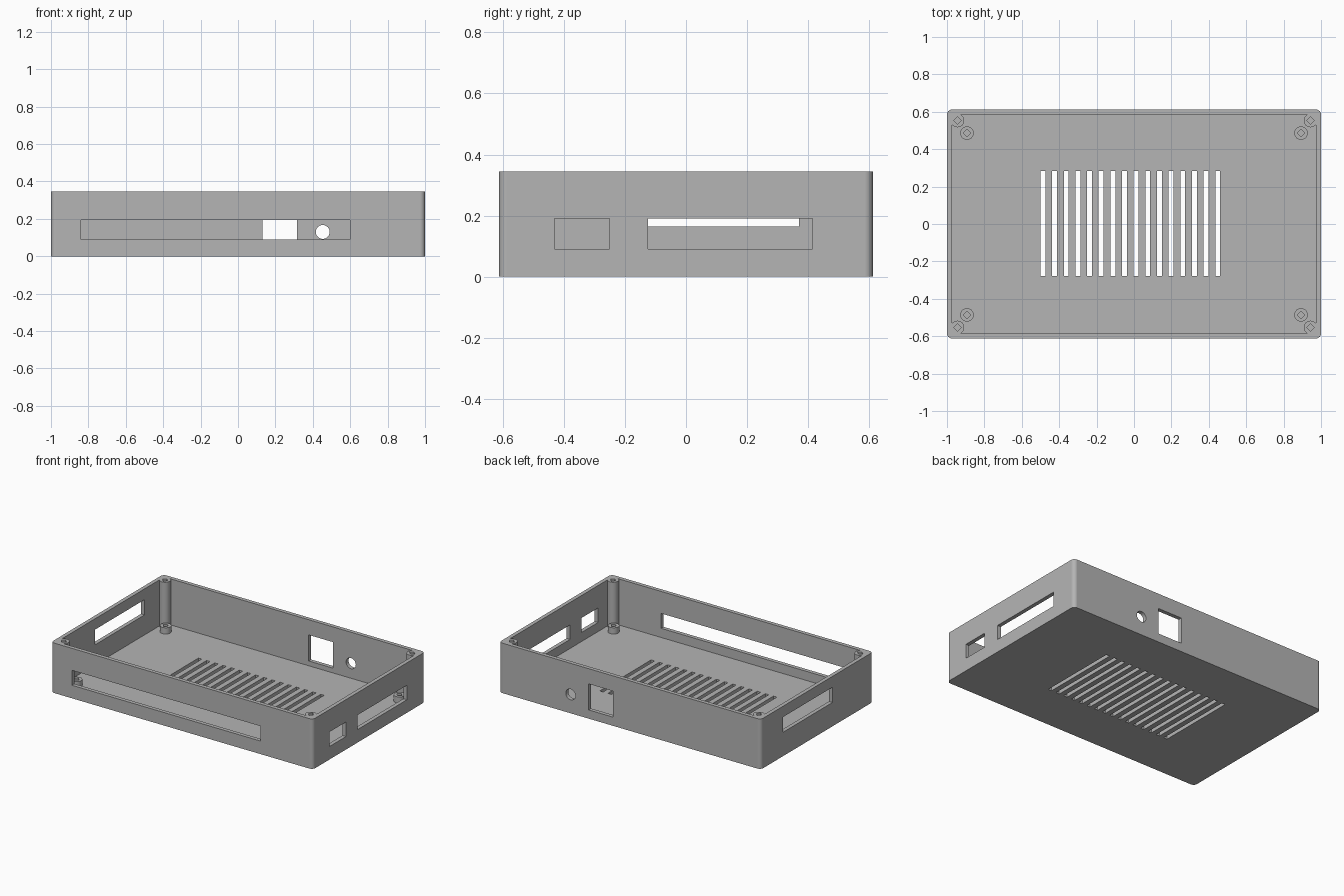
import bpy
import bmesh
from math import pi
from mathutils import Matrix, Vector

if "Cube" in bpy.data.objects:
    bpy.data.objects.remove(bpy.data.objects["Cube"])

# Overall sizes
HX, HY, H = 1.0, 0.612, 0.345
WALL, FLOOR = 0.027, 0.027
POST = (0.944, 0.553)
STANDOFF = (0.893, 0.486)
PEG_R, BORE_R = 0.036, 0.02

grey = bpy.data.materials.new("plain_grey")
grey.use_nodes = True
grey.diffuse_color = (0.46, 0.46, 0.46, 1)
grey.node_tree.nodes["Principled BSDF"].inputs["Base Color"].default_value = grey.diffuse_color


def add_box(bm, x, y, z):
    """Box from (min, max) pairs."""
    size = [b - a for a, b in (x, y, z)]
    centre = Vector([(a + b) / 2 for a, b in (x, y, z)])
    mat = Matrix.Translation(centre) @ Matrix.Diagonal((*size, 1))
    return bmesh.ops.create_cube(bm, size=1, matrix=mat)["verts"]


def add_rod(bm, x, y, z, radius, sides, turn=Matrix()):
    """Cylinder spanning z = (low, high), optionally turned about its centre."""
    mat = Matrix.Translation((x, y, (z[0] + z[1]) / 2)) @ turn
    bmesh.ops.create_cone(bm, cap_ends=True, segments=sides, radius1=radius,
                          radius2=radius, depth=z[1] - z[0], matrix=mat)


def add_rounded_box(bm, hx, hy, z, radius):
    add_box(bm, (-hx, hx), (-hy, hy), z)
    uprights = [e for e in bm.edges
                if abs(e.verts[0].co.z - e.verts[1].co.z) > 0.1]
    bmesh.ops.bevel(bm, geom=uprights, offset=radius, offset_type='OFFSET',
                    segments=8, profile=0.5, affect='EDGES')


def make(name, bm):
    mesh = bpy.data.meshes.new(name)
    bmesh.ops.recalc_face_normals(bm, faces=bm.faces)
    bm.to_mesh(mesh)
    bm.free()
    ob = bpy.data.objects.new(name, mesh)
    bpy.context.scene.collection.objects.link(ob)
    return ob


def activate(ob):
    bpy.ops.object.select_all(action='DESELECT')
    ob.select_set(True)
    bpy.context.view_layer.objects.active = ob


def cut(ob, tool):
    mod = ob.modifiers.new("cut", 'BOOLEAN')
    mod.operation, mod.solver, mod.object = 'DIFFERENCE', 'EXACT', tool
    activate(ob)
    bpy.ops.object.modifier_apply(modifier=mod.name)
    bpy.data.objects.remove(tool)


def finish(ob):
    ob.data.materials.clear()
    ob.data.materials.append(grey)
    activate(ob)
    bpy.ops.object.shade_smooth_by_angle(angle=pi / 6)
    ob.modifiers.new("even_shading", 'WEIGHTED_NORMAL').keep_sharp = True


def corners(spot):
    return [(sx * spot[0], sy * spot[1]) for sx in (-1, 1) for sy in (-1, 1)]


# Tray body
bm = bmesh.new()
add_rounded_box(bm, HX, HY, (0, H), 0.027)
tray = make("case_tray", bm)

# Interior hollow, leaving full-height corner screw posts standing
bm = bmesh.new()
add_rounded_box(bm, HX - WALL, HY - WALL, (FLOOR, H + 0.1), 0.03)
hollow = make("hollow_cutter", bm)
bm = bmesh.new()
for x, y in corners(POST):
    add_rod(bm, x, y, (-0.1, H + 0.2), PEG_R, 32)
cut(hollow, make("post_shapes", bm))
cut(tray, hollow)

# Wall openings, floor vents and post screw bores
bm = bmesh.new()
front, back = (-HY - 0.05, -HY + 0.05), (HY - 0.05, HY + 0.05)
left, right = (HX - 0.05, HX + 0.05), (-HX - 0.05, -HX + 0.05)
add_box(bm, (-0.84, 0.6), front, (0.09, 0.193))
add_box(bm, (0.13, 0.315), back, (0.06, 0.24))
add_rod(bm, 0.453, HY, (0.08, 0.18), 0.037, 32, Matrix.Rotation(pi / 2, 4, 'X'))
add_box(bm, left, (-0.43, -0.25), (0.09, 0.19))
add_box(bm, left, (-0.125, 0.415), (0.09, 0.19))
add_box(bm, right, (-0.17, 0.37), (0.165, 0.27))
for i in range(16):
    x = -0.487 + i * 0.0623
    add_box(bm, (x - 0.013, x + 0.013), (-0.278, 0.283), (-0.05, FLOOR + 0.05))
for x, y in corners(POST):
    add_rod(bm, x, y, (0.15, H + 0.1), BORE_R, 4)
cut(tray, make("opening_cutters", bm))
finish(tray)

# Short board standoffs on the floor
for n, (x, y) in enumerate(corners(STANDOFF), 1):
    bm = bmesh.new()
    add_rod(bm, x, y, (FLOOR - 0.01, 0.07), PEG_R, 32)
    standoff = make(f"board_standoff_{n}", bm)
    bm = bmesh.new()
    add_rod(bm, x, y, (FLOOR + 0.003, 0.1), BORE_R, 4)
    cut(standoff, make("bore_cutter", bm))
    finish(standoff)
